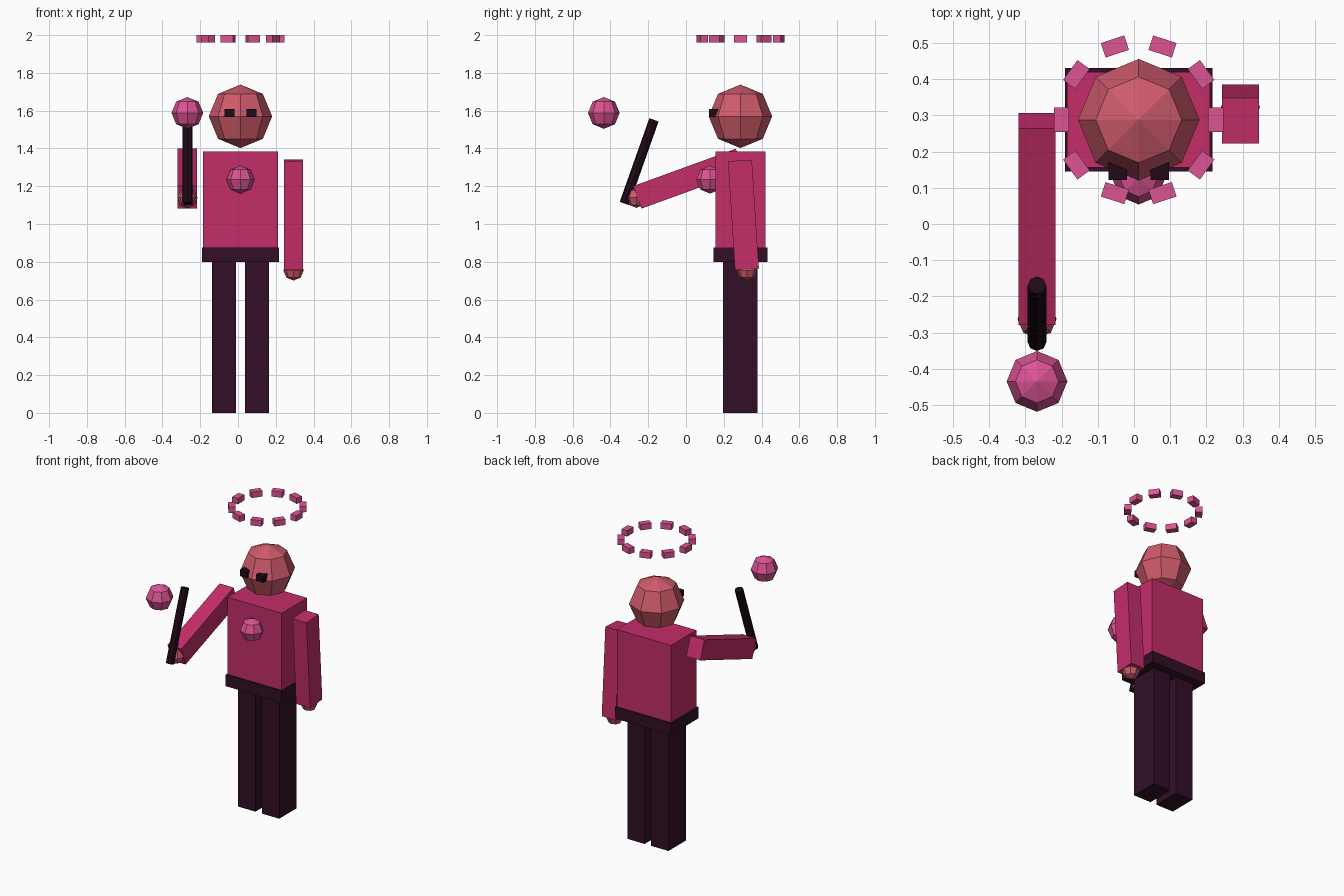
import bpy, bmesh
from math import radians, sin, cos, tau
from mathutils import Matrix, Vector

if "Cube" in bpy.data.objects:
    bpy.data.objects.remove(bpy.data.objects["Cube"], do_unlink=True)


def material(name, hex_code):
    """Flat material from an sRGB hex string."""
    srgb = [int(hex_code[i:i + 2], 16) / 255 for i in (0, 2, 4)]
    rgba = [c / 12.92 if c < 0.04 else ((c + 0.055) / 1.055) ** 2.4 for c in srgb] + [1]
    mat = bpy.data.materials.new(name)
    mat.use_nodes = True
    mat.diffuse_color = rgba
    mat.node_tree.nodes["Principled BSDF"].inputs["Base Color"].default_value = rgba
    return mat


SHIRT = material("crimson cloth", "C42D69")
SKIN = material("rosy skin", "CF5B6C")
PINK = material("bright pink", "DC5494")
DARK = material("dark plum", "320F26")
BLACK = material("plum black", "200A18")


def finish(name, bm, mat, loc, tilt=0, turn=0):
    mesh = bpy.data.meshes.new(name)
    bm.to_mesh(mesh)
    bm.free()
    mesh.materials.append(mat)
    obj = bpy.data.objects.new(name, mesh)
    obj.location = loc
    obj.rotation_euler = (tilt, 0, turn)
    bpy.context.collection.objects.link(obj)
    return obj


def box(name, mat, loc, size, tilt=0, turn=0):
    bm = bmesh.new()
    bmesh.ops.create_cube(bm, size=1, matrix=Matrix.Diagonal((*size, 1)))
    return finish(name, bm, mat, loc, tilt, turn)


def ball(name, mat, loc, radius):
    bm = bmesh.new()
    bmesh.ops.create_uvsphere(bm, u_segments=8, v_segments=4, radius=radius)
    return finish(name, bm, mat, loc)


def rod(name, mat, loc, radius, length, tilt):
    bm = bmesh.new()
    bmesh.ops.create_cone(bm, cap_ends=True, segments=8, radius1=radius,
                          radius2=radius, depth=length)
    return finish(name, bm, mat, loc, tilt)


CX, CY = 0.013, 0.288  # body axis

# Torso, belt and head
box("torso", SHIRT, (CX, CY, 1.13), (0.395, 0.265, 0.51))
box("belt", DARK, (CX, CY, 0.838), (0.408, 0.286, 0.076))
ball("head", SKIN, (CX, CY, 1.57), 0.168)
ball("chest_ball", PINK, (CX, 0.128, 1.235), 0.074)

# Paired legs and eyes
for side, s in (("left", 1), ("right", -1)):
    box(side + "_leg", DARK, (CX + s * 0.087, CY, 0.4), (0.127, 0.182, 0.8))
    box(side + "_eye", BLACK, (CX + s * 0.058, 0.147, 1.588), (0.052, 0.05, 0.042))


# Arms, each with a hand just past the end of the sleeve
def arm(side, loc, tilt):
    box(side + "_arm", SHIRT, loc, (0.102, 0.127, 0.578), tilt)
    reach = Vector((0, sin(tilt), -cos(tilt))) * 0.294
    ball(side + "_hand", SKIN, Vector(loc) + reach, 0.054)


arm("left", (0.294, 0.304, 1.048), radians(3.7))
arm("right", (-0.268, 0.014, 1.24), radians(-70))

# Wand and the orb floating beyond it
rod("wand", BLACK, (-0.268, -0.248, 1.33), 0.026, 0.47, radians(-19.5))
ball("floating_orb", PINK, (-0.268, -0.435, 1.588), 0.084)

# Ring of blocks above the head
COUNT = 10
for i in range(COUNT):
    a = tau * i / COUNT
    spot = (CX + 0.213 * cos(a), CY + 0.213 * sin(a), 1.981)
    box(f"halo_block_{i + 1}", PINK, spot, (0.042, 0.068, 0.038), turn=a)
